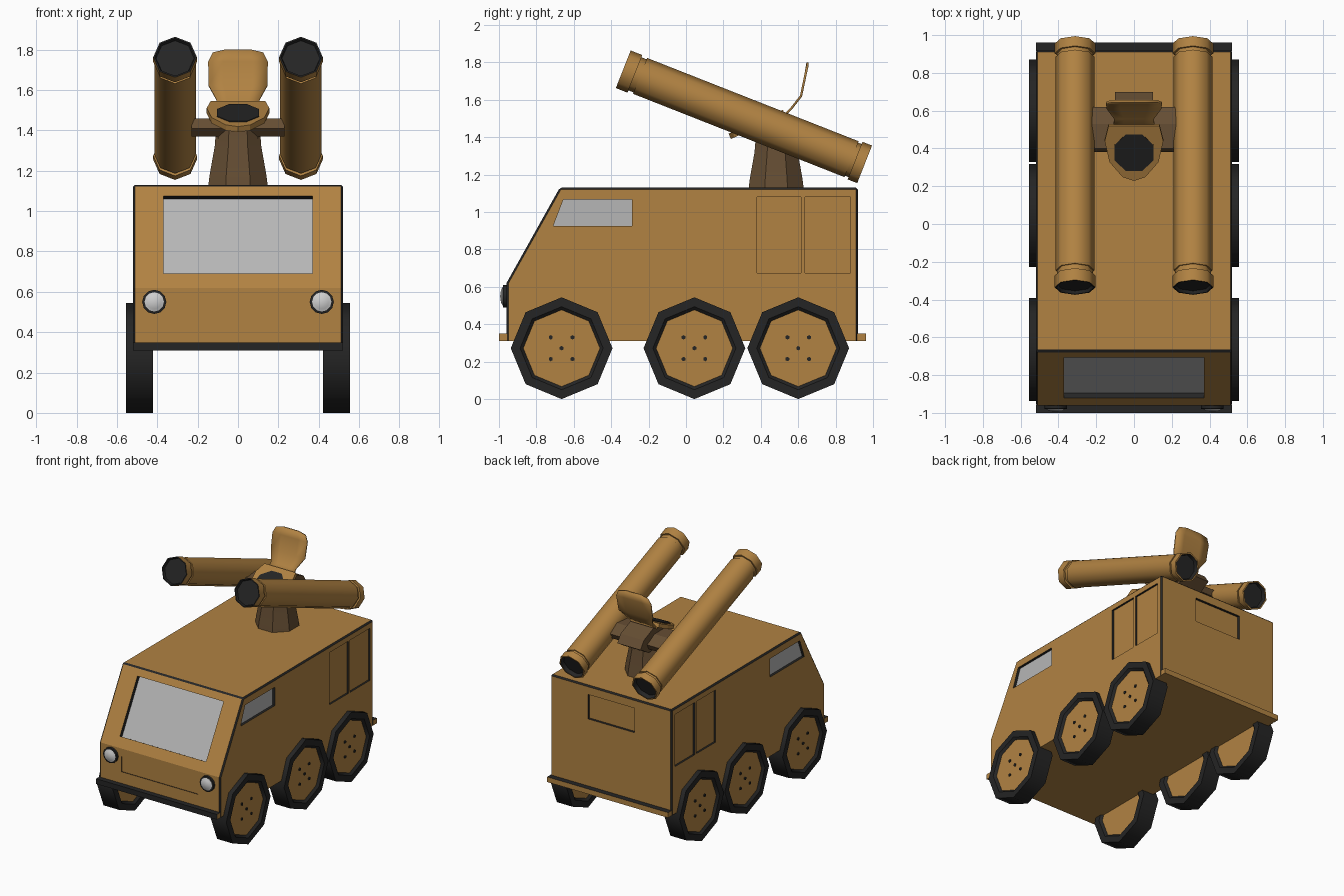
import bpy, bmesh, math
from mathutils import Matrix, Vector

if "Cube" in bpy.data.objects:
    bpy.data.objects.remove(bpy.data.objects["Cube"])


def mat(name, r, g, b):
    m = bpy.data.materials.new(name)
    m.diffuse_color = (r, g, b, 1)
    m.use_nodes = True
    m.node_tree.nodes["Principled BSDF"].inputs["Base Color"].default_value = m.diffuse_color
    return m


TAN, DARK, GLASS, BROWN, LENS = range(5)
MATS = [mat("tan_paint", 0.44, 0.225, 0.055), mat("black_rubber", 0.018, 0.018, 0.018),
        mat("grey_glass", 0.47, 0.47, 0.47), mat("dark_brown", 0.13, 0.075, 0.033),
        mat("lamp_lens", 0.62, 0.62, 0.62)]


def finish(name, bm, smooth=None):
    bmesh.ops.recalc_face_normals(bm, faces=bm.faces[:])
    me = bpy.data.meshes.new(name)
    bm.to_mesh(me)
    bm.free()
    for m in MATS:
        me.materials.append(m)
    if smooth:
        me.shade_smooth()
        me.set_sharp_from_angle(angle=math.radians(smooth))
    ob = bpy.data.objects.new(name, me)
    bpy.context.collection.objects.link(ob)
    return ob


def prism(bm, pts, vec, m=TAN, end=None):
    """Extrude a planar polygon along vec; end = material of the far cap."""
    a = [bm.verts.new(p) for p in pts]
    b = [bm.verts.new(Vector(p) + Vector(vec)) for p in pts]
    n = len(a)
    faces = [bm.faces.new(a), bm.faces.new(b)]
    faces += [bm.faces.new((a[i], a[(i + 1) % n], b[(i + 1) % n], b[i])) for i in range(n)]
    for f in faces:
        f.material_index = m
    if end is not None:
        faces[1].material_index = end


def lathe(bm, profile, mats, matrix, sides=8, phase=0.0):
    """Revolve (radius, height) points; mats gives one colour per segment."""
    rings = []
    for r, h in profile:
        if r == 0:
            rings.append([bm.verts.new(matrix @ Vector((0, 0, h)))])
        else:
            rings.append([bm.verts.new(matrix @ Vector((r * math.cos(t), r * math.sin(t), h)))
                          for t in (phase + 2 * math.pi * i / sides for i in range(sides))])
    for a, b, m in zip(rings, rings[1:], mats):
        for i in range(sides):
            j = (i + 1) % sides
            vs = [a[i % len(a)], a[j % len(a)], b[j % len(b)], b[i % len(b)]]
            bm.faces.new(list(dict.fromkeys(vs))).material_index = m


def box(bm, x0, x1, y0, y1, z0, z1, m=TAN):
    prism(bm, [(x0, y0, z0), (x1, y0, z0), (x1, y1, z0), (x0, y1, z0)], (0, 0, z1 - z0), m)


# Hull: side profile with dark chamfered edges
bm = bmesh.new()
side = [(-0.96, 0.31), (-0.96, 0.62), (-0.675, 1.13), (0.92, 1.13), (0.92, 0.31)]
prism(bm, [(-0.52, y, z) for y, z in side], (1.04, 0, 0))
bmesh.ops.recalc_face_normals(bm, faces=bm.faces[:])
edges = []
for e in bm.edges:
    zs = [v.co.z for v in e.verts]
    if max(zs) > 0.4 and not all(abs(z - 0.62) < 0.01 for z in zs):
        edges.append(e)
bmesh.ops.bevel(bm, geom=edges, offset=0.01, segments=1, profile=0.5,
                affect='EDGES', material=DARK)
hull = finish("hull", bm)

# Recesses with dark walls: windscreen, side windows, lockers, rear hatch, front panel
bm = bmesh.new()


def recess(pts, normal, depth, floor):
    n = Vector(normal).normalized()
    prism(bm, [Vector(p) + n * 0.03 for p in pts], -n * (depth + 0.03), DARK, floor)


def slope(z):
    return -0.96 + (z - 0.62) * 0.285 / 0.51


recess([(x, slope(z), z) for x, z in ((-.37, .69), (.37, .69), (.37, 1.075), (-.37, 1.075))],
       (0, -0.51, 0.285), 0.03, GLASS)
recess([(x, -0.96, z) for x, z in ((-.33, .44), (.33, .44), (.33, .56), (-.33, .56))],
       (0, -1, 0), 0.005, TAN)
recess([(x, 0.92, z) for x, z in ((-.2, .87), (.2, .87), (.2, 1.06), (-.2, 1.06))],
       (0, 1, 0), 0.02, TAN)
for s in (-1, 1):
    recess([(s * .52, y, z) for y, z in ((-.71, .925), (-.655, 1.068), (-.29, 1.068), (-.29, .925))],
           (s, 0, 0), 0.02, GLASS)
    for y0, y1 in ((0.38, 0.615), (0.635, 0.88)):
        recess([(s * .52, y, z) for y, z in ((y0, .675), (y0, 1.08), (y1, 1.08), (y1, .675))],
               (s, 0, 0), 0.015, TAN)
cutter = finish("recess_cutter", bm)
cutter.hide_render = True
mod = hull.modifiers.new("recesses", 'BOOLEAN')
mod.operation, mod.solver, mod.object = 'DIFFERENCE', 'EXACT', cutter
bpy.context.view_layer.objects.active = hull
bpy.ops.object.modifier_apply(modifier=mod.name)
bpy.data.objects.remove(cutter)

# Bumpers: dark on top and front
bm = bmesh.new()
box(bm, -0.52, 0.52, -1.0, -0.955, 0.31, 0.35)
box(bm, -0.52, 0.52, 0.915, 0.962, 0.31, 0.35)
bmesh.ops.recalc_face_normals(bm, faces=bm.faces[:])
for f in bm.faces:
    if f.normal.z > 0.5 or f.normal.y < -0.5:
        f.material_index = DARK
finish("bumpers", bm)

# Headlights
bm = bmesh.new()
for s in (-1, 1):
    lathe(bm, [(0.06, 0), (0.06, 0.02), (0.048, 0.022), (0.035, 0.031), (0, 0.036)],
          [DARK, DARK, LENS, LENS],
          Matrix.Translation((s * 0.415, -0.958, 0.55)) @ Matrix.Rotation(math.pi / 2, 4, 'X'), 12)
finish("headlights", bm, 40)

# Wheels with hub discs and bolts
for s, label in ((-1, "left"), (1, "right")):
    for k, y in enumerate((-0.665, 0.045, 0.60)):
        M = Matrix.Translation((s * 0.488, y, 0.272)) @ Matrix.Rotation(s * math.pi / 2, 4, 'Y')
        bm = bmesh.new()
        lathe(bm, [(0, -.05), (.205, -.05), (.222, -.067), (.272, -.067),
                   (.272, .067), (.222, .067), (.205, .05), (0, .05)],
              [TAN, DARK, DARK, DARK, DARK, DARK, TAN], M)
        for u, v in ((0, 0), (.058, .058), (-.058, .058), (.058, -.058), (-.058, -.058)):
            lathe(bm, [(.012, .045), (.012, .056), (0, .056)], [DARK, DARK],
                  M @ Matrix.Translation((u, v, 0)), 6)
        finish(f"{label}_wheel_{k + 1}", bm, 46)

# Launch tubes with end collars and dark mouths
tube = [(0, .03), (.09, .03), (.097, 0), (.108, 0), (.108, .055), (.095, .055), (.095, .075),
        (.103, .075), (.103, 1.29), (.095, 1.29), (.095, 1.32), (.108, 1.32), (.108, 1.387),
        (.1, 1.387), (.094, 1.37), (0, 1.37)]
tube_mats = [DARK, DARK] + [TAN] * 10 + [DARK] * 3
for s, label in ((-1, "left"), (1, "right")):
    bm = bmesh.new()
    lathe(bm, tube, tube_mats, Matrix.Translation((s * 0.312, 0.955, 1.255))
          @ Matrix.Rotation(math.radians(68.5), 4, 'X'))
    finish(f"{label}_launch_tube", bm, 50)

# Pedestal
bm = bmesh.new()
lathe(bm, [(0, 1.12), (.16, 1.12), (.152, 1.18), (.125, 1.32), (.118, 1.40), (0, 1.40)],
      [BROWN] * 5, Matrix.Translation((0, 0.482, 0)), 8, math.pi / 8)
finish("pedestal", bm, 30)

# Cross arm and rear housing, shaped in side profile
bm = bmesh.new()
prism(bm, [(-0.23, y, z) for y, z in ((.38, 1.41), (.40, 1.46), (.53, 1.46), (.62, 1.41), (.60, 1.37), (.42, 1.37))],
      (0.46, 0, 0), BROWN)
prism(bm, [(-0.1, y, z) for y, z in ((.42, 1.36), (.42, 1.47), (.54, 1.51), (.66, 1.46), (.70, 1.40), (.60, 1.34))],
      (0.2, 0, 0), BROWN)
finish("cross_arm", bm)


# Tilted sensor plate with dark centre
def tilt(x, y, up=0.0):
    return (x, y, 1.395 + (y - 0.25) * 0.44 + up)


bm = bmesh.new()
half = [(0.06, 0.26), (0.13, 0.34), (0.155, 0.45), (0.135, 0.53)]
outline = [(0, 0.24)] + half + [(-x, y) for x, y in reversed(half)]
prism(bm, [tilt(x, y) for x, y in outline], (0, -0.012, 0.028))
octagon = [(0.112 * math.cos(t), 0.38 + 0.105 * math.sin(t))
           for t in (math.pi / 8 + i * math.pi / 4 for i in range(8))]
prism(bm, [tilt(x, y, 0.025) for x, y in octagon], (0, -0.003, 0.011), DARK)
finish("sensor_plate", bm)

# Curved radar panel
bm = bmesh.new()
rows = []
for w, y, z in ((.11, .51, 1.50), (.105, .56, 1.55), (.145, .615, 1.62), (.148, .64, 1.74), (.125, .65, 1.785)):
    top = 0.015 if z > 1.78 else 0
    rows.append([bm.verts.new((x * w, y, z + top * (abs(x) < 0.6))) for x in (-1, -0.5, 0.5, 1)])
for a, b in zip(rows, rows[1:]):
    for i in range(3):
        bm.faces.new((a[i], a[i + 1], b[i + 1], b[i]))
panel = finish("radar_panel", bm, 40)
thick = panel.modifiers.new("thickness", 'SOLIDIFY')
thick.thickness, thick.offset = 0.012, 0
